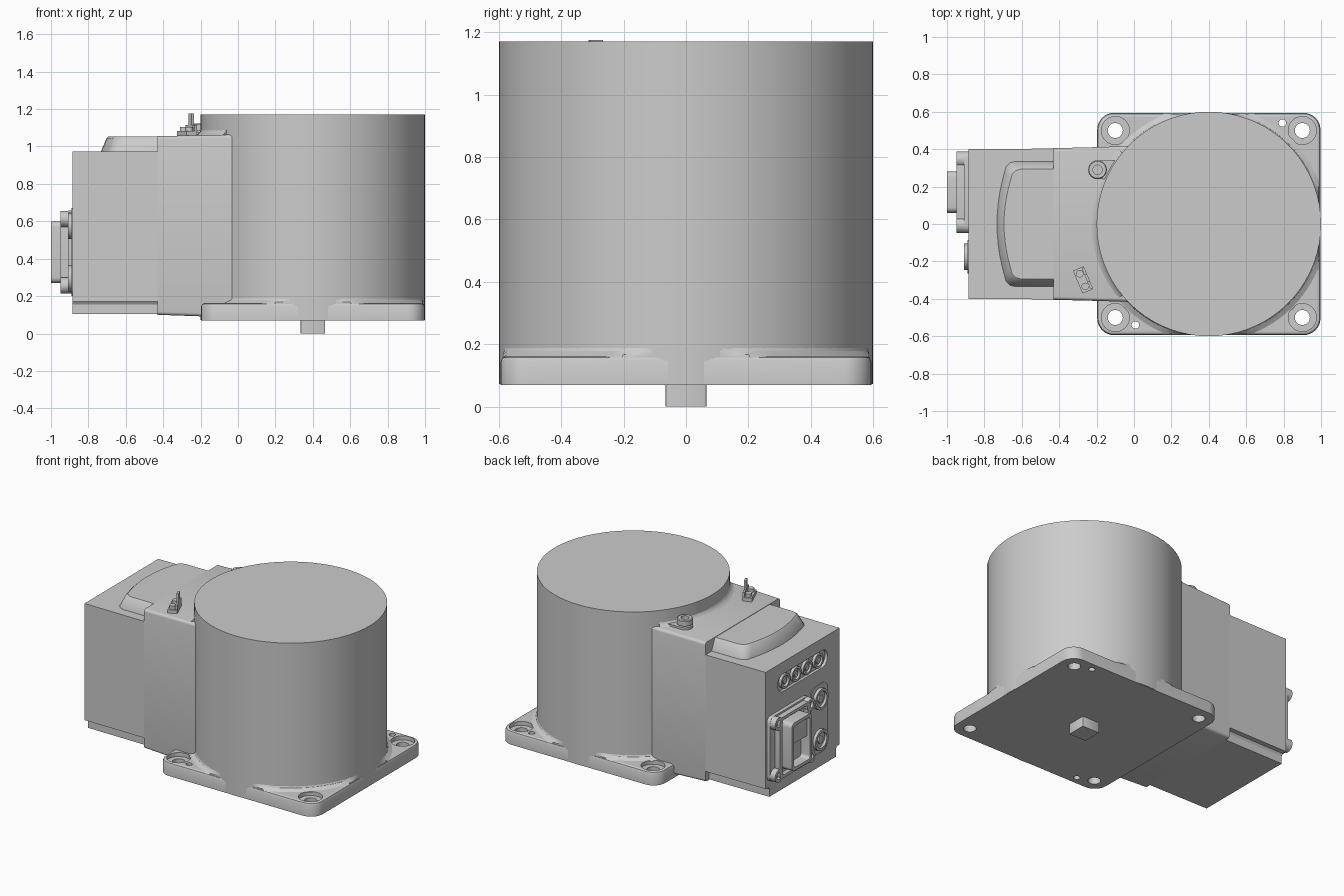
import bpy, bmesh
from math import sin, cos, pi, radians

if "Cube" in bpy.data.objects:
    bpy.data.objects.remove(bpy.data.objects["Cube"])


def rrect(cx, cy, hx, hy, r, n=6):
    """2D rounded rectangle outline"""
    pts = []
    for k, (sx, sy) in enumerate(((1, 1), (-1, 1), (-1, -1), (1, -1))):
        for i in range(n + 1):
            a = (k + i / n) * pi / 2
            pts.append((cx + sx * (hx - r) + r * cos(a), cy + sy * (hy - r) + r * sin(a)))
    return pts


def circle(cx, cy, r, n=32):
    return [(cx + r * cos(2 * pi * i / n), cy + r * sin(2 * pi * i / n)) for i in range(n)]


def xy(z, pts):
    return [(a, b, z) for a, b in pts]


def yz(x, pts):
    return [(x, a, b) for a, b in pts]


def loft(name, loops, closed=False):
    """Bridge matching loops; cap both ends unless the chain is closed"""
    bm = bmesh.new()
    rings = [[bm.verts.new(p) for p in lp] for lp in loops]
    n = len(rings[0])
    pairs = list(zip(rings, rings[1:])) + ([(rings[-1], rings[0])] if closed else [])
    for a, b in pairs:
        for i in range(n):
            j = (i + 1) % n
            bm.faces.new((a[i], a[j], b[j], b[i]))
    if not closed:
        bm.faces.new(rings[0])
        bm.faces.new(rings[-1])
    bmesh.ops.recalc_face_normals(bm, faces=bm.faces)
    me = bpy.data.meshes.new(name)
    bm.to_mesh(me)
    bm.free()
    ob = bpy.data.objects.new(name, me)
    bpy.context.collection.objects.link(ob)
    return ob


def cut(ob, cutter):
    cutter.hide_render = True
    m = ob.modifiers.new("cut", "BOOLEAN")
    m.operation, m.solver, m.object = "DIFFERENCE", "EXACT", cutter
    bpy.context.view_layer.objects.active = ob
    bpy.ops.object.modifier_apply(modifier=m.name)
    bpy.data.objects.remove(cutter)


def turned_box(name, cx, cy, ang, u, v, z0, z1):
    """Box spanning u and v ranges in a frame turned about z"""
    pts = [(cx + a * cos(ang) - b * sin(ang), cy + a * sin(ang) + b * cos(ang))
           for a, b in ((u[0], v[0]), (u[1], v[0]), (u[1], v[1]), (u[0], v[1]))]
    return loft(name, [xy(z0, pts), xy(z1, pts)])


CX, R = 0.4, 0.6

# Main drum and output peg
drum = circle(CX, 0, R, 72)
loft("drum", [xy(0.072, drum), xy(1.17, drum)])
peg = rrect(CX, 0, 0.065, 0.065, 0.004, 2)
loft("output_peg", [xy(0, peg), xy(0.09, peg)])

# Mounting plate with softened top edge, counterbored and pin holes
plate = loft("mounting_plate", [xy(z, rrect(CX, 0, 0.597 - i, 0.594 - i, 0.09 - i, 8))
                                for z, i in ((0.07, 0), (0.145, 0), (0.157, 0.005), (0.162, 0.016))])
for sx in (-1, 1):
    for sy in (-1, 1):
        x, y = CX + sx * 0.5, sy * 0.5
        cut(plate, loft("bolt_cutter", [xy(0.0, circle(x, y, 0.04)), xy(0.135, circle(x, y, 0.04)),
                                        xy(0.135, circle(x, y, 0.075)), xy(0.3, circle(x, y, 0.075))]))
for s in (-1, 1):
    c = circle(CX + s * 0.393, s * 0.54, 0.02, 20)
    cut(plate, loft("pin_cutter", [xy(0, c), xy(0.3, c)]))


# Fillets where the drum meets the plate and the housing roof
def sweep(profile, a0, a1, n):
    return [[(CX + r * cos(a), r * sin(a), z) for r, z in profile]
            for a in (a0 + (a1 - a0) * i / n for i in range(n + 1))]


def fillet(z, r):
    return [(0.58, z - 0.02), (r, z - 0.004), (r - 0.018, z + 0.006), (0.604, z + 0.016), (0.598, z + 0.03)]


def clamp(v, m):
    return max(-m, min(m, v))


rings = sweep(fillet(0.162, 0.638), 0, 2 * pi, 96)[:-1]
rings = [[(CX + clamp(x - CX, 0.59), clamp(y, 0.587), z) for x, y, z in rg] for rg in rings]
loft("plate_fillet", rings, closed=True)
loft("roof_fillet", sweep(fillet(1.061, 0.632), radians(140.5), radians(219.5), 24))

# Housing neck between drum and rear box
loft("housing_neck", [yz(x, rrect(0, (z0 + z1) / 2, hy, (z1 - z0) / 2, 0.018, 4))
                      for x, hy, z0, z1 in ((-0.43, 0.405, 0.1, 1.055), (-0.2, 0.411, 0.092, 1.06),
                                            (0.1, 0.42, 0.085, 1.066))])

# Rear box with notched lower edges
half = [(0.36, 0.103), (0.36, 0.155), (0.37, 0.17), (0.4, 0.172), (0.4, 0.972)]
section = half + [(-y, z) for y, z in reversed(half)]
rear = loft("rear_box", [yz(-0.885, section),
                         yz(-0.42, [(y * 1.008, z) for y, z in section])])
slot = rrect(0, 0.83, 0.27, 0.06, 0.058)
cut(rear, loft("slot_cutter", [yz(-0.95, slot), yz(-0.865, slot)]))


# Raised sloping hump on the rear box
def hump(xs, xc, hy, z):
    side = [(-0.42, hy), (xs + 0.06, hy), (xs + 0.03, hy - 0.008), (xs + 0.008, hy - 0.03), (xs, hy - 0.06)]
    n = 10
    bow = []
    for i in range(1, n):
        y = (hy - 0.06) * (1 - 2 * i / n)
        bow.append((xc + (xs - xc) * (y / (hy - 0.06)) ** 2, y))
    return xy(z, side + bow + [(x, -y) for x, y in reversed(side)])


loft("rear_hump", [hump(-0.695, -0.735, 0.337, 0.96), hump(-0.692, -0.732, 0.335, 0.975),
                   hump(-0.668, -0.703, 0.303, 1.044), hump(-0.66, -0.695, 0.295, 1.052)])


# Row of four round sockets in the slot
def socket(name, y, z, r, x_base, x_tip, x_floor, wall, n=28):
    o, i = circle(y, z, r, n), circle(y, z, r - wall, n)
    return loft(name, [yz(x_base, o), yz(x_tip, o), yz(x_tip, i), yz(x_floor, i)])


for k in range(4):
    y = 0.18 - 0.12 * k
    socket(f"slot_socket_{k + 1}", y, 0.83, 0.05, -0.86, -0.884, -0.868, 0.014)
    c = circle(y, 0.83, 0.02, 16)
    loft(f"slot_pin_{k + 1}", [yz(-0.86, c), yz(-0.88, c)])

# Pad with two round connectors
pad = rrect(-0.175, 0.435, 0.09, 0.235, 0.05)
loft("connector_pad", [yz(-0.88, pad), yz(-0.89, pad)])
for name, z in (("upper", 0.575), ("lower", 0.295)):
    socket(f"{name}_round_connector", -0.175, z, 0.071, -0.88, -0.91, -0.893, 0.018)
    c = circle(-0.175, z, 0.028, 6)
    loft(f"{name}_connector_core", [yz(-0.885, c), yz(-0.903, c)])

# Large rectangular connector: flange, frame, groove and hollow collar in one loft
Y, Z = 0.17, 0.435
loft("main_connector", [yz(x, rrect(Y, Z, hy, hz, r)) for x, hy, hz, r in (
    (-0.88, 0.218, 0.222, 0.04), (-0.91, 0.218, 0.222, 0.04),
    (-0.91, 0.165, 0.21, 0.03), (-0.948, 0.165, 0.21, 0.03),
    (-0.948, 0.14, 0.19, 0.025), (-0.918, 0.14, 0.19, 0.025),
    (-0.918, 0.11, 0.165, 0.03), (-1.0, 0.11, 0.165, 0.03),
    (-1.0, 0.088, 0.143, 0.02), (-0.93, 0.088, 0.143, 0.02))])
core = rrect(Y, Z + 0.075, 0.09, 0.07, 0.005, 2)
loft("connector_insert", [yz(-0.92, core), yz(-0.975, core)])
for sy in (-1, 1):
    for sz in (-1, 1):
        socket(f"flange_boss_{sy}_{sz}", Y + sy * 0.175, Z + sz * 0.178, 0.043,
               -0.9, -0.948, -0.93, 0.02, 24)

# Socket-head bolt on the roof, with its seat
bx, by = -0.195, 0.29
loft("bolt_seat", [xy(1.04, rrect(bx + 0.05, by, 0.1, 0.05, 0.048)),
                   xy(1.075, rrect(bx + 0.05, by, 0.1, 0.05, 0.048))])
loft("roof_bolt", [xy(z, circle(bx, by, r)) for z, r in (
    (1.05, 0.03), (1.085, 0.03), (1.085, 0.05), (1.118, 0.05), (1.123, 0.045), (1.123, 0.025), (1.1, 0.025))])

# Earth terminal on the roof: base, back plate, prong and two screws
tx, ty, ta = -0.275, -0.3, radians(-67)
turned_box("terminal_base", tx, ty, ta, (-0.066, 0.066), (-0.028, 0.034), 1.04, 1.082)
turned_box("terminal_back", tx, ty, ta, (-0.06, 0.06), (0.02, 0.034), 1.07, 1.115)
turned_box("terminal_prong", tx, ty, ta, (-0.022, 0.022), (0.02, 0.034), 1.1, 1.176)
for k, s in enumerate((-1, 1)):
    c = circle(tx + s * 0.037 * cos(ta), ty + s * 0.037 * sin(ta), 0.02, 20)
    loft(f"terminal_screw_{k + 1}", [xy(1.07, c), xy(1.105, c)])

# Smooth shading with sharp edges kept
bpy.ops.object.select_all(action="SELECT")
bpy.context.view_layer.objects.active = plate
bpy.ops.object.shade_smooth_by_angle(angle=radians(30))
